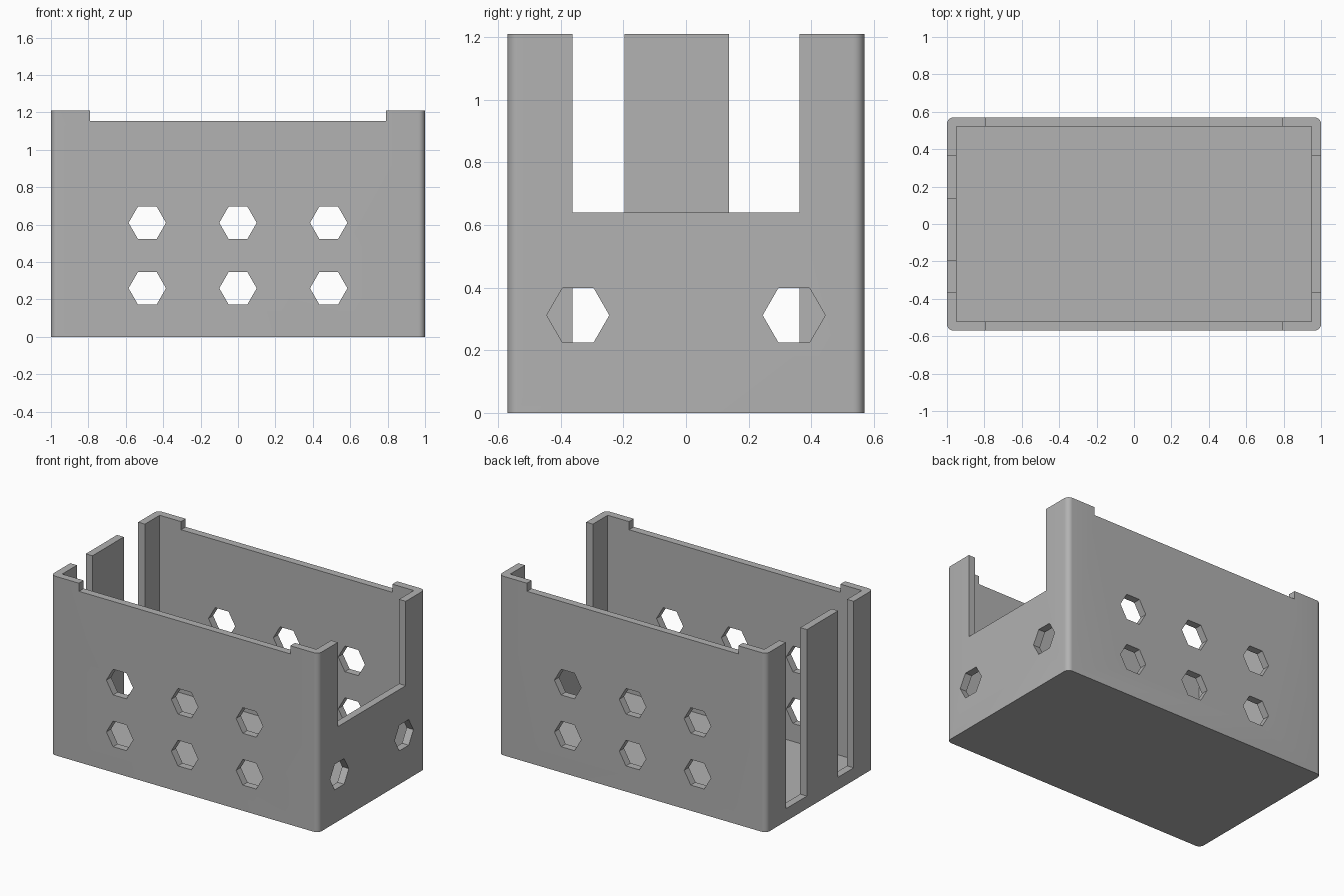
import bpy, bmesh, math
from mathutils import Matrix

default = bpy.data.objects.get("Cube")
if default:
    bpy.data.objects.remove(default, do_unlink=True)

LENGTH, DEPTH, HEIGHT = 2.0, 1.14, 1.21
WALL, FLOOR, RADIUS = 0.05, 0.052, 0.035
TOP = HEIGHT + 0.1

grey = bpy.data.materials.new("plain grey")
grey.use_nodes = True
grey.diffuse_color = (0.445, 0.445, 0.445, 1)
grey.node_tree.nodes["Principled BSDF"].inputs["Base Color"].default_value = grey.diffuse_color


def add_object(name, bm):
    mesh = bpy.data.meshes.new(name)
    bm.to_mesh(mesh)
    bm.free()
    mesh.materials.append(grey)
    obj = bpy.data.objects.new(name, mesh)
    bpy.context.collection.objects.link(obj)
    return obj


def box(name, low, high, corner=0):
    """Box between two corners, with optional rounded vertical edges."""
    bm = bmesh.new()
    bmesh.ops.create_cube(bm, size=1)
    for v in bm.verts:
        v.co = [(a + b) / 2 + c * (b - a) for a, b, c in zip(low, high, v.co)]
    if corner:
        upright = [e for e in bm.edges if abs(e.verts[0].co.z - e.verts[1].co.z) > 0.1]
        bmesh.ops.bevel(bm, geom=upright, offset=corner, segments=8,
                        profile=0.5, affect='EDGES')
    return add_object(name, bm)


def hexagon(name, centre, length, axis):
    """Hexagonal prism along x or y, with a flat edge on top."""
    bm = bmesh.new()
    bmesh.ops.create_cone(bm, cap_ends=True, segments=6, radius1=0.1, radius2=0.1, depth=length)
    # Put a corner on local x, then lay the prism down
    corner = bm.verts[:][0].co
    bm.transform(Matrix.Rotation(-math.atan2(corner.y, corner.x), 4, 'Z'))
    bm.transform(Matrix.Rotation(math.pi / 2, 4, 'X'))
    if axis == 'x':
        bm.transform(Matrix.Rotation(math.pi / 2, 4, 'Z'))
    bm.transform(Matrix.Translation(centre))
    return add_object(name, bm)


# Solid body
x, y = LENGTH / 2, DEPTH / 2
case = box("open_case", (-x, -y, 0), (x, y, HEIGHT), RADIUS)

cutters = [
    # Inside of the case
    box("cavity_cutter", (-x + WALL, -y + WALL, FLOOR), (x - WALL, y - WALL, TOP)),
    # Lowered rims of the long walls
    box("rim_cutter", (-0.79, -y - 0.1, 1.155), (0.79, y + 0.1, TOP)),
    # Wide opening in the left end
    box("end_opening_cutter", (0.8, -0.363, 0.64), (1.1, 0.363, TOP)),
    # Two tall slots in the right end, leaving a centre panel
    box("front_slot_cutter", (-1.1, -0.363, 0.085), (-0.8, -0.197, TOP)),
    box("back_slot_cutter", (-1.1, 0.137, 0.085), (-0.8, 0.363, TOP)),
]
# Vent holes through both long walls
for hx in (-0.485, 0, 0.485):
    for hz in (0.26, 0.61):
        cutters.append(hexagon("vent_cutter", (hx, 0, hz), 1.5, 'y'))
# Vent holes in the left end
for hy in (-0.345, 0.345):
    cutters.append(hexagon("end_vent_cutter", (x, hy, 0.312), 0.3, 'x'))

bpy.ops.object.select_all(action='DESELECT')
case.select_set(True)
bpy.context.view_layer.objects.active = case
for cutter in cutters:
    cutter.hide_render = True
    mod = case.modifiers.new(cutter.name, 'BOOLEAN')
    mod.operation = 'DIFFERENCE'
    mod.solver = 'EXACT'
    mod.object = cutter
    bpy.ops.object.modifier_apply(modifier=mod.name)
    bpy.data.objects.remove(cutter, do_unlink=True)

bpy.ops.object.shade_smooth_by_angle(angle=math.radians(30))
